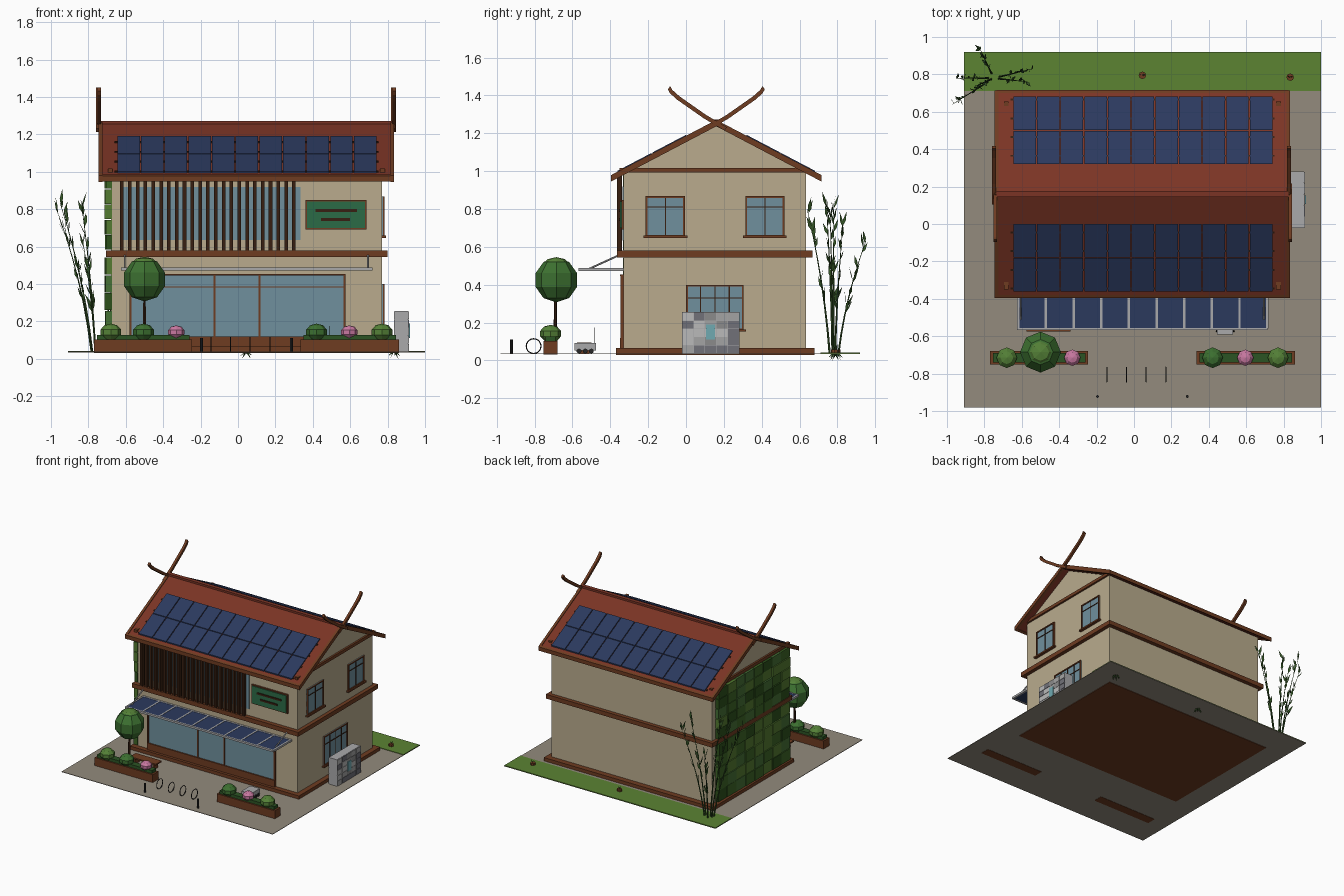
import bpy, bmesh, math, random
from mathutils import Vector, Matrix

if "Cube" in bpy.data.objects:
    bpy.data.objects.remove(bpy.data.objects["Cube"])

random.seed(4)
MATS = {}
COL = dict(wall="B8AA8C", wood="6E3E26", dark="3A2418", roof="7A3729", glass="6F8F9C", panel="2F3C5E",
           pave="928A7C", grass="5C8236", leaf="3F7034", leaf2="55803A", hedge="2F5428", pink="C878A0",
           sign="2F6B48", steel="A8A8AA", black="2A2A2A", teal="6FA8B0", bamboo="37552A",
           g1="2F5020", g2="3F662A", g3="547A34", g4="466F38", t1="8A8A8A", t2="A2A2A2", t3="B8B8B8", t4="707078")


def mat(key):
    if key not in MATS:
        m = bpy.data.materials.new(key)
        rgb = [(int(COL[key][i:i + 2], 16) / 255) ** 2.2 for i in (0, 2, 4)]
        m.diffuse_color = (*rgb, 1)
        m.use_nodes = True
        m.node_tree.nodes["Principled BSDF"].inputs["Base Color"].default_value = m.diffuse_color
        MATS[key] = m
    return MATS[key]


def finish(name, bm, key):
    bmesh.ops.recalc_face_normals(bm, faces=bm.faces)
    me = bpy.data.meshes.new(name)
    bm.to_mesh(me)
    bm.free()
    me.materials.append(mat(key))
    ob = bpy.data.objects.new(name, me)
    bpy.context.collection.objects.link(ob)
    return ob


def boxes(name, items, key):
    """Each item is x0, x1, y0, y1, z0, z1."""
    bm = bmesh.new()
    for x0, x1, y0, y1, z0, z1 in items:
        m = Matrix.Translation(((x0 + x1) / 2, (y0 + y1) / 2, (z0 + z1) / 2)) @ \
            Matrix.Diagonal((x1 - x0, y1 - y0, z1 - z0, 1))
        bmesh.ops.create_cube(bm, size=1, matrix=m)
    return finish(name, bm, key)


def prisms(name, items, key):
    """Each item is (yz profile, x0, x1), extruded along x."""
    bm = bmesh.new()
    for pts, x0, x1 in items:
        a = [bm.verts.new((x0, y, z)) for y, z in pts]
        b = [bm.verts.new((x1, y, z)) for y, z in pts]
        bm.faces.new(a)
        bm.faces.new(b[::-1])
        for i in range(len(pts)):
            j = (i + 1) % len(pts)
            bm.faces.new((a[i], b[i], b[j], a[j]))
    return finish(name, bm, key)


def rods(name, items, key, seg=6):
    """Each item is (start, end, r0, r1)."""
    bm = bmesh.new()
    for p, q, r0, r1 in items:
        p, q = Vector(p), Vector(q)
        m = Matrix.Translation((p + q) / 2) @ (q - p).to_track_quat('Z', 'Y').to_matrix().to_4x4()
        bmesh.ops.create_cone(bm, cap_ends=True, segments=seg, radius1=r0, radius2=r1, depth=(q - p).length, matrix=m)
    return finish(name, bm, key)


def blob(name, c, r, rz, key):
    bm = bmesh.new()
    m = Matrix.Translation(c) @ Matrix.Diagonal((r, r, rz, 1))
    bmesh.ops.create_uvsphere(bm, u_segments=8, v_segments=5, radius=1, matrix=m)
    return finish(name, bm, key)


# ground
G = 0.038
boxes("paving", [(-.91, 1, -.98, .92, G - .004, G)], "pave")
boxes("lawn", [(-.91, 1, .71, .92, G - .003, G + .004)], "grass")

# house body, plinth and storey band
X0, X1, Y0, Y1 = -.68, .77, -.33, .635
prisms("walls", [([(Y0, G), (Y1, G), (Y1, .99), (.16, 1.24), (Y0, .99)], X0, X1)], "wall")
boxes("plinth", [(-.72, .81, -.37, .68, .03, .065)], "wood")
boxes("storey_band", [(-.705, .80, -.365, .667, .545, .58)], "wood")
boxes("gable_beams", [(X1 - .01, X1 + .015, -.35, .655, .993, 1.018), (X0 - .015, X0 + .01, -.35, .655, .993, 1.018)], "wood")

# roof: d is the distance from the ridge, h the height over the slope
RY = .16


def slope(s, d0, d1, h0, h1):
    return [(RY + s * d, 1.265 - .525 * d + h) for d, h in ((d0, h0), (d1, h0), (d1, h1), (d0, h1))]


S = (-1, 1)
prisms("roof_slopes", [(slope(s, 0, .55, -.022, 0), -.735, .825) for s in S], "roof")
prisms("rake_boards", [(slope(s, 0, .555, -.028, .006), x - .01, x + .01) for s in S for x in (-.735, .825)], "wood")
prisms("eave_boards", [(slope(s, .54, .556, -.026, .005), -.735, .825) for s in S], "wood")
boxes("ridge_cap", [(-.735, .825, RY - .016, RY + .016, 1.252, 1.272)], "roof")
prisms("roof_solar_panels", [(slope(s, d, d + .178, .002, .011), x, x + .12) for s in S for d in (.16, .343)
                             for x in [-.645 + i * .1265 for i in range(11)]], "panel")
prisms("solar_rails", [(slope(s, d, d + .01, 0, .005), -.66, .75) for s in S for d in (.2, .3, .4, .5)], "dark")

# crossed ridge finials
ARM = [(.05, 1.225), (-.06, 1.29), (-.2, 1.388), (-.238, 1.422), (-.25, 1.443)]
arms = []
for x in (-.745, .832):
    for s in S:
        prof = [(RY + s * (d - .006), z - .011) for d, z in ARM] + [(RY + s * (d + .006), z + .007) for d, z in ARM[::-1]]
        arms.append((prof, x - .01 + s * .003, x + .01 + s * .003))
prisms("ridge_finials", arms, "wood")

# shop front
boxes("shop_glass", [(-.575, .57, -.338, -.325, .115, .445)], "glass")
boxes("shop_frame", [(-.58, .575, -.348, -.325, .445, .455), (-.58, .575, -.344, -.325, .381, .388),
                     (-.58, .575, -.348, -.325, .06, .12)] +
      [(x - .005, x + .005, -.346, -.325, .06, .45) for x in (-.575, -.125, .115, .57)], "wood")

# upper window with slat screen
boxes("upper_glass", [(-.62, .335, -.336, -.325, .635, .92)], "glass")
boxes("slat_screen", [(-.63 + i * .0418, -.611 + i * .0418, -.365, -.338, .58, .985) for i in range(23)], "dark")

# sign board with plain bars
boxes("sign_frame", [(.362, .688, -.342, -.325, .692, .848)], "wood")
boxes("sign_board", [(.37, .68, -.348, -.33, .7, .84)], "sign")
boxes("sign_bars", [(.415, .635, -.354, -.34, .785, .8), (.445, .6, -.354, -.34, .738, .753)], "dark")

# awning with solar panels and struts
boxes("awning_frame", [(-.625, .715, -.567, -.555, .472, .488), (-.625, .715, -.345, -.33, .472, .488)] +
      [(-.625 + i * .1478, -.612 + i * .1478, -.56, -.33, .472, .488) for i in range(10)], "steel")
boxes("awning_panels", [(-.612 + i * .1478, -.477 + i * .1478, -.555, -.34, .477, .486) for i in range(9)], "panel")
rods("awning_struts", [((x, -.51, .485), (x, -.335, .565), .005, .005) for x in (-.605, .695)], "steel")


# side windows
def side_window(name, y0, y1, z0, z1, cols, bars):
    x = X1
    boxes(name + "_glass", [(x - .01, x + .005, y0, y1, z0, z1)], "glass")
    fr = [(x - .01, x + .012, y0, y1, z, z + .009) for z in (z0, z1 - .009)]
    fr += [(x - .01, x + .012, y - .005, y + .005, z0, z1) for y in (y0 + .005, y1 - .005)]
    fr.append((x - .01, x + .022, y0 - .012, y1 + .012, z0 - .008, z0 + .004))
    boxes(name + "_frame", fr, "wood")
    mb = [(x - .01, x + .009, y - .003, y + .003, z0, z1) for y in [y0 + (y1 - y0) * i / cols for i in range(1, cols)]]
    mb += [(x - .01, x + .009, y0, y1, z - .003, z + .003) for z in bars]
    boxes(name + "_bars", mb, "dark")


side_window("upper_window_front", -.213, -.005, .655, .868, 2, [.81])
side_window("upper_window_back", .313, .52, .655, .868, 2, [.81])
side_window("lower_window", .0, .305, .16, .4, 4, [.33])

# living green wall on the left side
tiles = {k: [] for k in ("g1", "g2", "g3", "g4")}
for z0, z1 in ((.068, .543), (.582, .99)):
    for i in range(8):
        for j in range(5):
            w, h = .925 / 8, (z1 - z0) / 5
            y, z = -.335 + i * w, z0 + j * h
            tiles[random.choice(list(tiles))].append(
                (-.71 + random.uniform(-.004, .006), X0 + .005, y + .002, y + w - .002, z + .002, z + h - .002))
for i, (k, v) in enumerate(tiles.items()):
    boxes(f"green_wall_{i + 1}", v, k)

# equipment cabinet with mosaic faces
boxes("cabinet", [(.838, .91, -.022, .282, .034, .255)], "steel")
tiles = {k: [] for k in ("t1", "t2", "t3", "t4")}
for i in range(5):
    for j in range(5):
        y, z = -.02 + i * .06, .038 + j * .0432
        tiles[random.choice(list(tiles))].append((.834, .915, y + .001, y + .059, z + .001, z + .042))
for i, (k, v) in enumerate(tiles.items()):
    boxes(f"cabinet_tiles_{i + 1}", v, k)
boxes("cabinet_screen", [(.9, .919, .106, .152, .112, .19)], "teal")

# planters with shrubs
PY = -.715
P = ((-.77, -.245), (.335, .86))
boxes("planters", [(a, b, PY - .037, PY + .037, .032, .103) for a, b in P], "wood")
boxes("planter_hedges", [(a + .015, b - .015, PY - .026, PY + .026, .1, .128) for a, b in P], "hedge")
for i, (x, k) in enumerate(((-.68, "leaf2"), (-.505, "leaf"), (-.33, "pink"), (.42, "leaf"), (.595, "pink"), (.77, "leaf2"))):
    r = .046 if k == "pink" else .058
    blob(f"shrub_{i + 1}", (x, PY, .142), r, r * .8, k)

# small tree
rods("tree_trunk", [((-.5, -.69, .1), (-.5, -.69, .35), .01, .007)], "dark")
blob("tree_crown", (-.5, -.685, .425), .115, .118, "leaf")
blob("tree_crown_top", (-.5, -.685, .49), .078, .056, "leaf2")

# bike hoops, bollards, bench
for i in range(4):
    bpy.ops.mesh.primitive_torus_add(major_segments=20, minor_segments=6, major_radius=.039, minor_radius=.003,
                                     location=(-.145 + i * .105, -.805, .076), rotation=(0, math.pi / 2, 0))
    bpy.context.object.name = f"bike_hoop_{i + 1}"
    bpy.context.object.data.materials.append(mat("black"))
rods("bollards", [((x, -.922, G), (x, -.922, .112), .008, .008) for x in (-.195, .285)], "black", 8)
boxes("bench", [(-.575, -.34, -.575, -.5, .085, .096)] +
      [(x, x + .014, -.565, -.51, G, .085) for x in (-.55, -.38)], "wood")

# small delivery cart
boxes("cart_body", [(.445, .53, -.59, -.475, .052, .092)], "steel")
rods("cart_wheels", [((x, y, .05), (x + .012, y, .05), .013, .013) for x in (.438, .525) for y in (-.565, -.532, -.5)], "black", 10)
rods("cart_antenna", [((.487, -.482, .09), (.487, -.482, .175), .0012, .0012)], "black")


# leaves: thin diamonds
def leaves(name, items):
    bm = bmesh.new()
    for p, d, w in items:
        p, d = Vector(p), Vector(d)
        side = d.cross(Vector((random.uniform(-1, 1), random.uniform(-1, 1), .3))).normalized() * w
        bm.faces.new([bm.verts.new(v) for v in (p, p + d * .4 + side, p + d, p + d * .4 - side)])
    return finish(name, bm, "bamboo")


# bamboo clump at the back left corner
stems, fol = [], []
for tip in ((-.97, .64, .8), (-.95, .78, .83), (-.83, .95, .63), (-.54, .83, .72), (-.57, .76, .8), (-.84, .74, .85)):
    tip = Vector(tip)
    base = Vector((-.75, .78, G)) + Vector((tip.x + .75, tip.y - .78, 0)) * .15
    path = [base.lerp(tip, t) - Vector((tip.x - base.x, tip.y - base.y, 0)) * (.5 * t * (1 - t)) for t in [i / 6 for i in range(7)]]
    for i in range(6):
        stems.append((path[i], path[i + 1], .006 - i * .0008, .0052 - i * .0008))
    for k in range(13):
        i = random.choice((2, 3, 4, 5, 5))
        p = path[i].lerp(path[i + 1], random.random())
        d = Vector((random.uniform(-.5, .5), random.uniform(-.5, .5), random.uniform(.4, 1)))
        d = (d + (path[i + 1] - path[i]).normalized() * .6).normalized() * random.uniform(.06, .09)
        d.x = max(d.x, -.99 - p.x)
        fol.append((p, d, .009))
rods("bamboo_stems", stems, "bamboo")
leaves("bamboo_leaves", fol)

# two cut stumps with sprigs on the lawn
tuft = []
for x, y in ((.045, .795), (.835, .785)):
    for k in range(8):
        a = k * math.pi / 4
        tuft.append(((x, y, .045), (.032 * math.cos(a), .032 * math.sin(a), -.044 if k % 2 else -.03), .005))
    tuft += [((x, y, .055), (dx, .004, .03), .005) for dx in (-.014, .014)]
leaves("lawn_sprigs", tuft)
rods("lawn_stumps", [((x, y, G), (x, y, .058), .02, .02) for x, y in ((.045, .795), (.835, .785))], "wood", 8)
